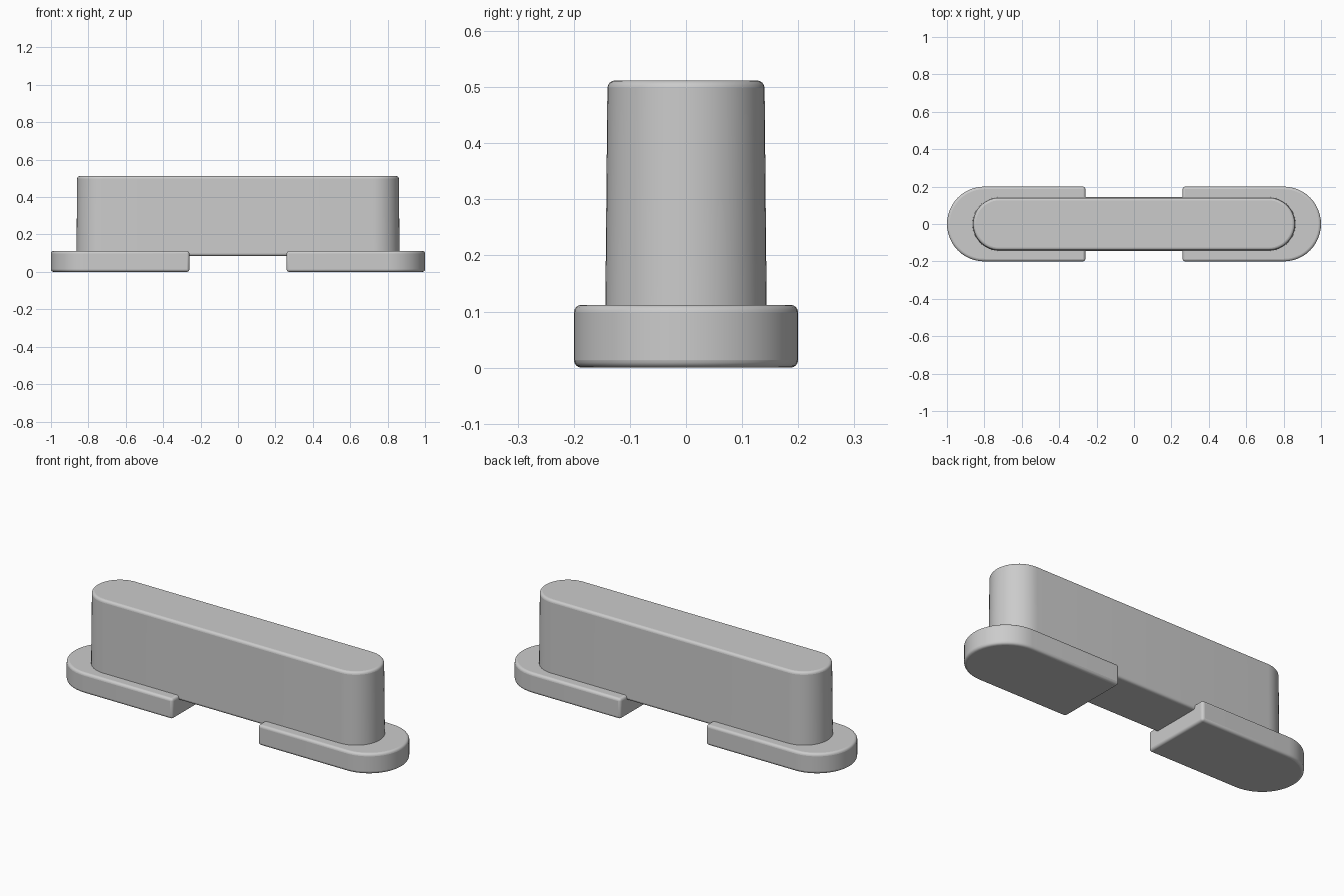
import bpy
import bmesh
from math import radians, pi, cos, sin

cube = bpy.data.objects.get("Cube")
if cube:
    bpy.data.objects.remove(cube, do_unlink=True)

grey = bpy.data.materials.new("light_grey")
grey.use_nodes = True
colour = (0.6, 0.6, 0.6, 1)
grey.diffuse_color = colour
grey.node_tree.nodes["Principled BSDF"].inputs["Base Color"].default_value = colour

STEPS = 24


def arc(centre, radius, side):
    """Half circle bulging toward +x (side 1) or -x (side -1), counter-clockwise."""
    angles = [-pi / 2 + pi * i / STEPS for i in range(STEPS + 1)]
    return [(side * (centre + radius * cos(a)), side * radius * sin(a)) for a in angles]


def capsule(centre, radius):
    return arc(centre, radius, 1) + arc(centre, radius, -1)


def foot_outline(side):
    inner, centre, radius = 0.26, 0.8, 0.2
    return arc(centre, radius, side) + [(side * inner, side * radius), (side * inner, -side * radius)]


def loft(name, bottom, top, z0, z1, bevel):
    """Solid between two matching outlines, with rounded edges."""
    bm = bmesh.new()
    low = [bm.verts.new((x, y, z0)) for x, y in bottom]
    high = [bm.verts.new((x, y, z1)) for x, y in top]
    bm.faces.new(low[::-1])
    bm.faces.new(high)
    n = len(low)
    for i in range(n):
        j = (i + 1) % n
        bm.faces.new((low[i], low[j], high[j], high[i]))
    bmesh.ops.recalc_face_normals(bm, faces=bm.faces)
    mesh = bpy.data.meshes.new(name)
    bm.to_mesh(mesh)
    bm.free()
    mesh.materials.append(grey)
    obj = bpy.data.objects.new(name, mesh)
    bpy.context.collection.objects.link(obj)
    mod = obj.modifiers.new("rounded_edges", 'BEVEL')
    mod.width = bevel
    mod.segments = 4
    mod.limit_method = 'ANGLE'
    mod.angle_limit = radians(40)
    bpy.ops.object.select_all(action='DESELECT')
    obj.select_set(True)
    bpy.context.view_layer.objects.active = obj
    bpy.ops.object.shade_smooth_by_angle(angle=radians(35))
    return obj


# Tall, slightly tapered body, raised off the ground between the feet
loft("body", capsule(0.72, 0.144), capsule(0.72, 0.14), 0.085, 0.512, 0.014)

# Two rounded feet with square inner ends
for label, side in (("left_foot", 1), ("right_foot", -1)):
    outline = foot_outline(side)
    loft(label, outline, outline, 0, 0.112, 0.014)
